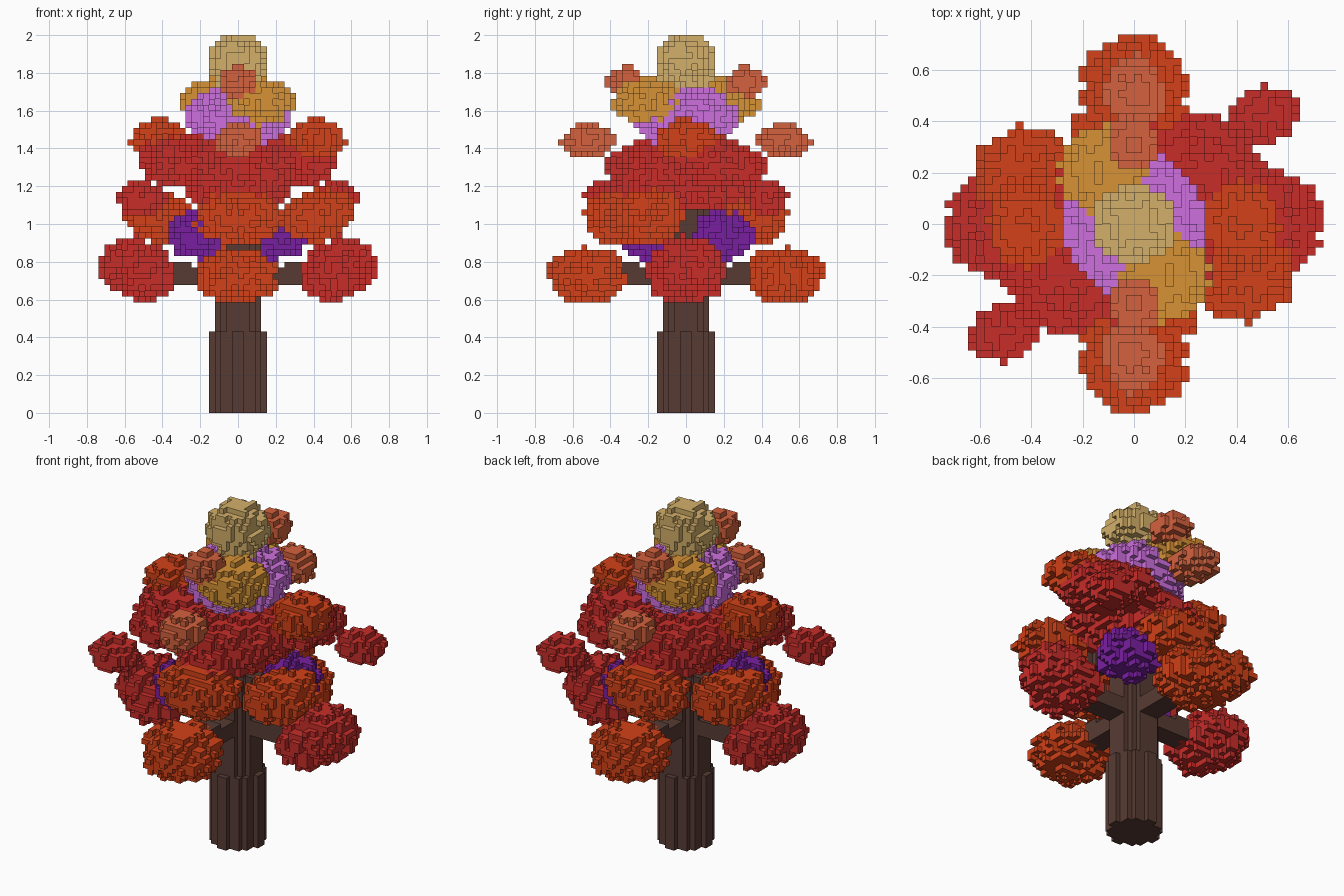
import bpy, bmesh, math, random
from mathutils import Vector

if "Cube" in bpy.data.objects:
    bpy.data.objects.remove(bpy.data.objects["Cube"], do_unlink=True)

random.seed(4)
V = 2 / 65          # voxel size
TOP = 64            # highest voxel layer


def linear(c):
    c /= 255
    return c / 12.92 if c <= 0.04045 else ((c + 0.055) / 1.055) ** 2.4


def material(name, rgb):
    m = bpy.data.materials.new(name)
    m.use_nodes = True
    col = tuple(linear(c) for c in rgb) + (1,)
    m.diffuse_color = col
    m.node_tree.nodes["Principled BSDF"].inputs["Base Color"].default_value = col
    return m


MATS = {
    "bark_brown": material("bark_brown", (87, 59, 51)),
    "red": material("red", (200, 45, 41)),
    "orange": material("orange", (210, 65, 24)),
    "salmon": material("salmon", (213, 97, 61)),
    "gold": material("gold", (215, 146, 54)),
    "cream": material("cream", (212, 176, 106)),
    "lavender": material("lavender", (206, 112, 222)),
    "purple": material("purple", (122, 31, 160)),
}

grid = {}           # voxel index -> part name; the first part to claim a cell keeps it
part_colour = {}


def put(part, i, j, k):
    """Fill a cell and the one half a turn around the trunk."""
    if 0 <= k <= TOP:
        grid.setdefault((i, j, k), part)
        grid.setdefault((-1 - i, -1 - j, k), part)


def cells(lo, hi):
    r = [range(math.floor(a / V) - 1, math.ceil(b / V) + 2) for a, b in zip(lo, hi)]
    for i in r[0]:
        for j in r[1]:
            for k in r[2]:
                yield i, j, k, Vector(((i + .5) * V, (j + .5) * V, (k + .5) * V))


def leaves(part, colour, centre, radii):
    """Ragged ellipsoid of voxels."""
    part_colour[part] = colour
    c, r = Vector(centre), Vector(radii)
    for i, j, k, p in cells(c - r * 1.1, c + r * 1.1):
        d = math.sqrt(sum(((p[n] - c[n]) / r[n]) ** 2 for n in range(3)))
        if d < 1 + random.uniform(-0.18, 0.08):
            put(part, i, j, k)


def column(part, radius, z0, z1):
    part_colour[part] = "bark_brown"
    for i, j, k, p in cells((-radius, -radius, z0), (radius, radius, z1)):
        if math.hypot(p.x, p.y) < radius and z0 <= p.z < z1:
            put(part, i, j, k)


def branch(part, a, b, half):
    """Square limb of voxels from a to b."""
    part_colour[part] = "bark_brown"
    a, b = Vector(a), Vector(b)
    steps = int((b - a).length / V * 2) + 1
    for s in range(steps + 1):
        c = a.lerp(b, s / steps)
        h = Vector((half,) * 3)
        for i, j, k, p in cells(c - h, c + h):
            if max(abs(n) for n in (p - c)) < half:
                put(part, i, j, k)


# Crown, from the tip downwards
leaves("tip_leaves", "cream", (0, 0, 1.855), (.155, .155, .15))
leaves("upper_bud_leaves", "salmon", (0, -.315, 1.75), (.095, .11, .085))
leaves("gold_leaves", "gold", (.12, -.205, 1.65), (.175, .185, .125))
leaves("lavender_leaves", "lavender", (0, 0, 1.57), (.27, .275, .16))
leaves("side_bud_leaves", "salmon", (0, -.52, 1.445), (.125, .14, .09))
leaves("shoulder_leaves", "orange", (.42, 0, 1.45), (.155, .16, .11))
leaves("upper_red_leaves", "red", (.30, .11, 1.35), (.235, .21, .12))
leaves("upper_red_leaves", "red", (.29, .21, 1.30), (.21, .22, .115))
leaves("upper_red_leaves", "red", (0, 0, 1.28), (.34, .33, .15))
leaves("neck_leaves", "red", (0, 0, 1.17), (.25, .39, .11))
leaves("small_red_leaves", "red", (.515, .425, 1.135), (.13, .115, .095))

# Middle ring
leaves("middle_front_back_leaves", "orange", (0, -.36, 1.035), (.23, .18, .14))
leaves("middle_side_leaves", "orange", (.40, -.20, 1.03), (.17, .185, .13))
leaves("middle_side_leaves", "orange", (.47, -.19, 1.07), (.15, .17, .12))
leaves("purple_leaves", "purple", (.2, .2, .94), (.165, .165, .13))

# Low ring
leaves("low_side_leaves", "red", (.58, 0, .785), (.155, .19, .15))
leaves("low_side_leaves", "red", (.49, 0, .735), (.175, .215, .15))
leaves("low_front_back_leaves", "orange", (0, -.525, .73), (.215, .21, .145))

# Trunk and limbs
column("trunk_base", .1415, 0, .445)
column("trunk", .122, .445, 1.2)
branch("low_branches", (0, 0, .72), (.45, 0, .74), .052)
branch("low_branches", (0, 0, .72), (0, -.45, .74), .052)
branch("middle_branches", (0, 0, .98), (.36, -.2, 1.08), .032)

# Mesh each part, keeping only faces that touch open air
CORNERS = {
    (1, 0, 0): ((1, 0, 0), (1, 1, 0), (1, 1, 1), (1, 0, 1)),
    (-1, 0, 0): ((0, 0, 0), (0, 0, 1), (0, 1, 1), (0, 1, 0)),
    (0, 1, 0): ((0, 1, 0), (0, 1, 1), (1, 1, 1), (1, 1, 0)),
    (0, -1, 0): ((0, 0, 0), (1, 0, 0), (1, 0, 1), (0, 0, 1)),
    (0, 0, 1): ((0, 0, 1), (1, 0, 1), (1, 1, 1), (0, 1, 1)),
    (0, 0, -1): ((0, 0, 0), (0, 1, 0), (1, 1, 0), (1, 0, 0)),
}


def step(cell, d):
    return tuple(a + b for a, b in zip(cell, d))


# Drop voxels that float on their own
grid = {c: p for c, p in grid.items() if any(step(c, d) in grid for d in CORNERS)}

for part, colour in part_colour.items():
    bm, verts = bmesh.new(), {}
    for cell in (c for c, p in grid.items() if p == part):
        for d, quad in CORNERS.items():
            if step(cell, d) in grid:
                continue
            loop = []
            for q in quad:
                key = step(cell, q)
                if key not in verts:
                    verts[key] = bm.verts.new([n * V for n in key])
                loop.append(verts[key])
            bm.faces.new(loop)
    if part.startswith("trunk"):    # long plain faces on the bark
        bmesh.ops.dissolve_limit(bm, angle_limit=.01, verts=bm.verts[:], edges=bm.edges[:])
    mesh = bpy.data.meshes.new(part)
    bm.to_mesh(mesh)
    bm.free()
    mesh.materials.append(MATS[colour])
    bpy.context.scene.collection.objects.link(bpy.data.objects.new(part, mesh))
